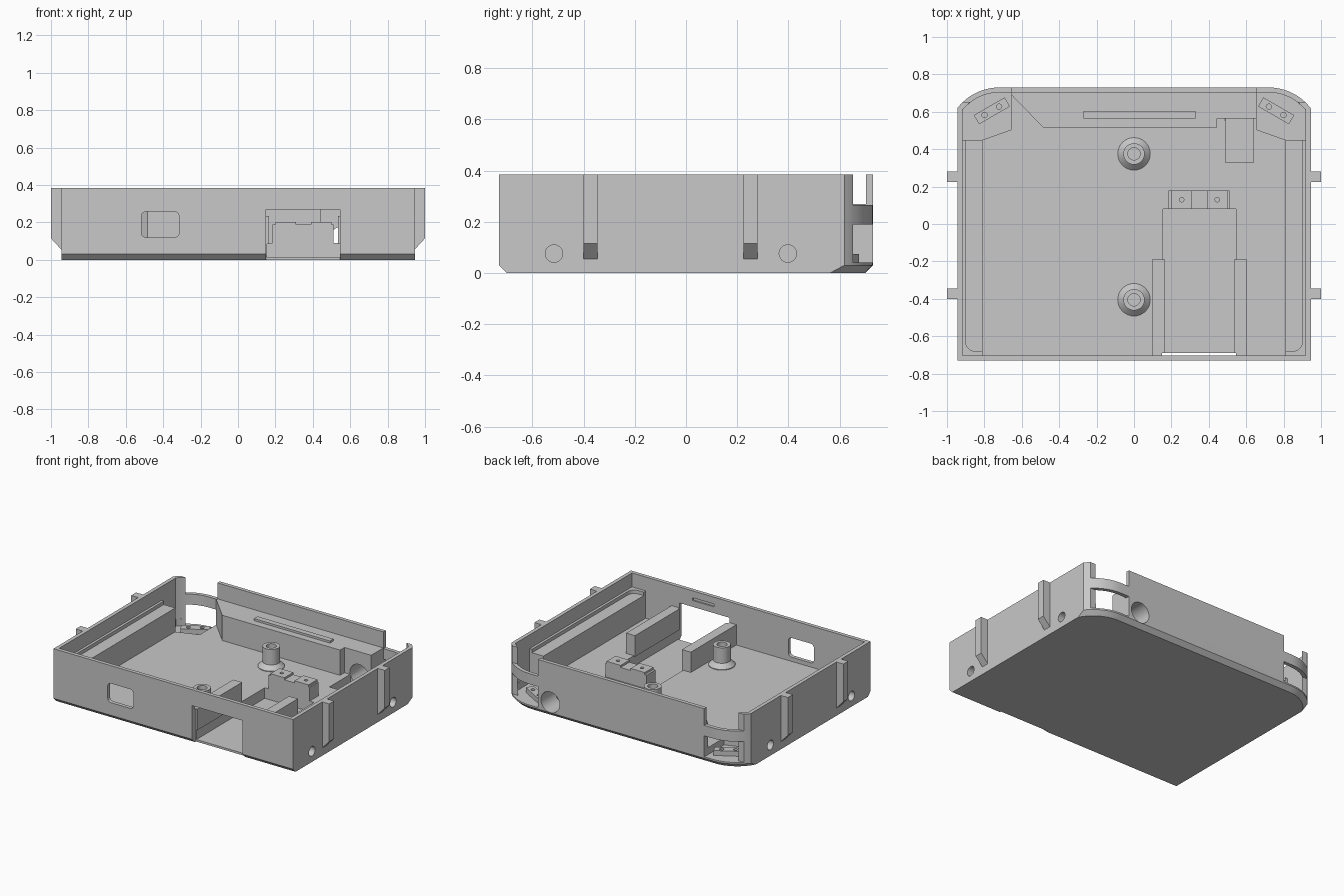
import bpy, bmesh, math
from mathutils import Matrix

cube = bpy.data.objects.get("Cube")
if cube:
    bpy.data.objects.remove(cube, do_unlink=True)

GREY = (0.58, 0.58, 0.58, 1)
mat = bpy.data.materials.new("plain grey plastic")
mat.use_nodes = True
mat.diffuse_color = GREY
mat.node_tree.nodes["Principled BSDF"].inputs["Base Color"].default_value = GREY

W, D, H, T = 0.945, 0.73, 0.384, 0.027    # half width, half depth, height, wall
FLOOR, ARC_X, ARC_R = 0.09, 0.72, 0.283
BASE = FLOOR - 0.005                      # parts sink slightly into the floor


def finish(name, bm):
    bmesh.ops.recalc_face_normals(bm, faces=bm.faces)
    me = bpy.data.meshes.new(name)
    bm.to_mesh(me)
    bm.free()
    me.materials.append(mat)
    ob = bpy.data.objects.new(name, me)
    bpy.context.collection.objects.link(ob)
    return ob


def loft(name, rings):
    """Closed solid through rings of equal point count."""
    bm = bmesh.new()
    loops = [[bm.verts.new(p) for p in ring] for ring in rings]
    n = len(loops[0])
    for a, b in zip(loops, loops[1:]):
        for i in range(n):
            bm.faces.new((a[i], a[(i + 1) % n], b[(i + 1) % n], b[i]))
    bm.faces.new(loops[0])
    bm.faces.new(loops[-1])
    return finish(name, bm)


def prism(name, pts, z0, z1):
    return loft(name, [[(x, y, z) for x, y in pts] for z in (z0, z1)])


def box(name, x0, x1, y0, y1, z0, z1):
    return prism(name, [(x0, y0), (x1, y0), (x1, y1), (x0, y1)], z0, z1)


def rod(name, center, r, depth, axis="Z"):
    bm = bmesh.new()
    turn = {"Z": Matrix(), "X": Matrix.Rotation(math.pi / 2, 4, "Y"),
            "Y": Matrix.Rotation(math.pi / 2, 4, "X")}[axis]
    bmesh.ops.create_cone(bm, cap_ends=True, segments=32, radius1=r, radius2=r,
                          depth=depth, matrix=Matrix.Translation(center) @ turn)
    return finish(name, bm)


def cut(ob, cutters):
    bpy.context.view_layer.objects.active = ob
    for c in cutters:
        m = ob.modifiers.new("cut", "BOOLEAN")
        m.operation, m.solver, m.object = "DIFFERENCE", "EXACT", c
        bpy.ops.object.modifier_apply(modifier=m.name)
        bpy.data.objects.remove(c, do_unlink=True)


def smooth(ob):
    bpy.ops.object.select_all(action="DESELECT")
    ob.select_set(True)
    bpy.context.view_layer.objects.active = ob
    bpy.ops.object.shade_smooth_by_angle(angle=math.radians(30))


def outline(side, ends, z, steps=12):
    """Tray outline with two rounded back corners, inset by side and ends."""
    r, cy, xs = ARC_R - ends, D - ARC_R, W - side
    start = math.acos((xs - ARC_X) / r)
    arc = []
    for i in range(steps + 1):
        a = start + (math.pi / 2 - start) * i / steps
        arc.append((ARC_X + r * math.cos(a), cy + r * math.sin(a), z))
    left = [(-x, y, z) for x, y, z in reversed(arc)]
    return [(-xs, -D + ends, z), (xs, -D + ends, z)] + arc + left


def side_holes(s):
    return [rod("side_hole", (s * 0.91, y, 0.076), 0.034, 0.14, "X") for y in (-0.516, 0.398)]


def jack_bore():
    return rod("jack_bore", (0.56, 0.67, 0.105), 0.074, 0.24, "Y")


def port_cut():
    return box("port_cut", 0.15, 0.545, -0.8, -0.69, -0.05, 0.27)


# Tray shell with bevelled front and back bottom edges
shell = loft("tray_shell", [outline(0, 0.03, 0), outline(0, 0, 0.03), outline(0, 0, H),
                            outline(T, T, H), outline(T, T, FLOOR)])

# Openings in the walls and pockets in the thick floor
cutters = [port_cut(), jack_bore(),
           box("board_recess", 0.155, 0.545, -0.695, 0.08, 0.015, 0.12),
           box("jack_recess", 0.49, 0.64, 0.33, 0.57, 0.03, 0.12),
           box("wall_groove", 0.27, 0.44, -0.712, -0.69, 0.315, 0.335)]
wx, wz, cr = (-0.517, -0.315), (0.12, 0.257), 0.025
window = []
for k, (x, z) in enumerate([(wx[1] - cr, wz[1] - cr), (wx[0] + cr, wz[1] - cr),
                            (wx[0] + cr, wz[0] + cr), (wx[1] - cr, wz[0] + cr)]):
    for i in range(6):
        a = math.pi / 2 * (k + i / 5)
        window.append((x + cr * math.cos(a), z + cr * math.sin(a)))
cutters.append(loft("window_cut", [[(x, y, z) for x, z in window] for y in (-0.8, -0.65)]))
pocket = [(W - T - 0.001, 0.45), (0.81, 0.45), (0.655, 0.505), (0.655, D - T - 0.001)]
pocket += [(x, y) for x, y, z in reversed(outline(T + 0.001, T + 0.001, 0)[2:15])]
for s in (-1, 1):
    xa, xb = sorted((s * 0.655, s * 1.1))
    cutters.append(prism("corner_pocket", [(s * x, y) for x, y in pocket], 0.04, 0.12))
    cutters.append(box("corner_top_cut", xa, xb, 0.653, 0.9, 0.265, 0.5))
    cutters.append(box("corner_window_cut", xa, xb, 0.653, 0.9, 0.041, 0.19))
    cutters += side_holes(s)
cut(shell, cutters)
smooth(shell)

for s, side in ((-1, "right"), (1, "left")):
    # Outer clip ribs with a sloped lower end
    for y, where in ((-0.3725, "front"), (0.2525, "back")):
        prof = [(0.93, 0.055), (W, 0.055), (1.0, 0.115), (1.0, H), (0.93, H)]
        loft(f"{side}_{where}_rib", [[(s * x, y + d, z) for x, z in prof] for d in (-0.0275, 0.0275)])

    # Inner side ledge and its raised lip
    xa, xb = sorted((s * 0.81, s * 0.925))
    ledge = box(f"{side}_ledge", xa, xb, -0.71, 0.45, BASE, 0.26)
    cut(ledge, side_holes(s))
    lip = [(0.925, 0.45), (0.925, -0.71), (0.81, -0.71), (0.81, -0.68)]
    for i in range(7):
        a = math.pi / 2 * (i / 6 - 1)
        lip.append((0.85 + 0.05 * math.cos(a), -0.63 + 0.05 * math.sin(a)))
    lip.append((0.9, 0.45))
    prism(f"{side}_ledge_lip", [(s * x, y) for x, y in lip], 0.25, 0.285)

    # Angled sensor mount in the corner pocket
    bar = box(f"{side}_sensor_mount", -0.095, 0.095, -0.028, 0.028, 0.03, 0.075)
    cut(bar, [rod("pin_hole", (x, 0, 0.07), 0.014, 0.04) for x in (-0.045, 0.045)])
    bar.location = (s * 0.76, 0.605, 0)
    bar.rotation_euler.z = -s * math.radians(30)

# Back block with a round jack bore, and the strip on top
block = prism("back_block", [(-0.655, 0.71), (-0.655, 0.69), (-0.485, 0.515), (0.445, 0.515),
                             (0.445, 0.565), (0.655, 0.565), (0.655, 0.71)], BASE, 0.27)
cut(block, [jack_bore()])
smooth(block)
box("back_strip", -0.27, 0.33, 0.565, 0.605, 0.26, 0.285)

# Screw posts with flared base
for y, where in ((0.375, "back"), (-0.405, "front")):
    prof = [(0.087, BASE), (0.087, 0.095), (0.057, 0.125), (0.057, 0.235),
            (0.033, 0.235), (0.033, 0.1)]
    rings = []
    for r, z in prof:
        rings.append([(r * math.cos(a), y + r * math.sin(a), z)
                      for a in (2 * math.pi * i / 32 for i in range(32))])
    smooth(loft(f"{where}_screw_post", rings))

# Guide rails beside the port
for x, where in ((0.095, "right"), (0.535, "left")):
    rail = box(f"port_rail_{where}", x, x + 0.07, -0.71, -0.19, BASE, 0.235)
    cut(rail, [port_cut()])

# Board stop with two screw pads
stop = box("board_stop", 0.185, 0.51, 0.08, 0.18, BASE, 0.188)
cut(stop, [rod("stop_hole", (x, 0.13, 0.2), 0.012, 0.1) for x in (0.255, 0.445)])
for x, where in ((0.255, "right"), (0.445, "left")):
    pad = box(f"stop_pad_{where}", x - 0.055, x + 0.055, 0.08, 0.18, 0.18, 0.203)
    cut(pad, [rod("pad_hole", (x, 0.13, 0.2), 0.012, 0.1)])
